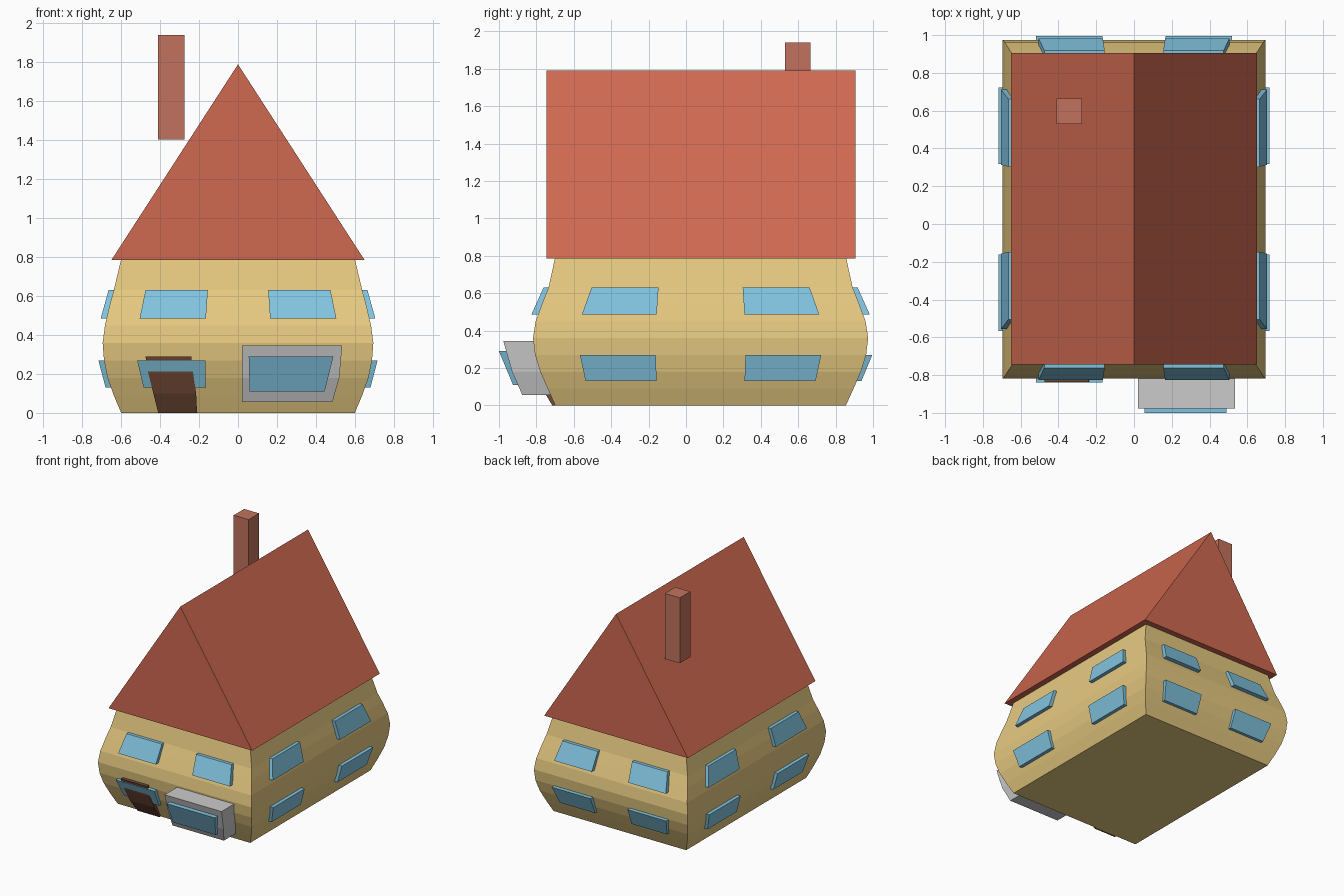
import bpy, bmesh

if "Cube" in bpy.data.objects:
    bpy.data.objects.remove(bpy.data.objects["Cube"])

CY = 0.078  # middle of the house along y


def material(name, rgb):
    m = bpy.data.materials.new(name)
    m.diffuse_color = (*rgb, 1)
    m.use_nodes = True
    m.node_tree.nodes["Principled BSDF"].inputs["Base Color"].default_value = m.diffuse_color
    return m


WALL = material("wall_yellow", (0.80, 0.59, 0.22))
ROOF = material("roof_red", (0.62, 0.14, 0.08))
BRICK = material("chimney_red", (0.54, 0.17, 0.11))
GLASS = material("window_blue", (0.22, 0.55, 0.74))
WOOD = material("door_brown", (0.16, 0.065, 0.035))


def loft(name, rings, mat=None):
    """Closed solid through stacked rectangles (x0, x1, y0, y1, z)."""
    bm = bmesh.new()
    loops = [[bm.verts.new(p) for p in
              ((x0, y0, z), (x1, y0, z), (x1, y1, z), (x0, y1, z))]
             for x0, x1, y0, y1, z in rings]
    bm.faces.new(loops[0][::-1])
    bm.faces.new(loops[-1])
    for a, b in zip(loops, loops[1:]):
        for i in range(4):
            j = (i + 1) % 4
            bm.faces.new((a[i], a[j], b[j], b[i]))
    bmesh.ops.remove_doubles(bm, verts=bm.verts, dist=1e-5)
    bmesh.ops.recalc_face_normals(bm, faces=bm.faces)
    me = bpy.data.meshes.new(name)
    bm.to_mesh(me)
    bm.free()
    ob = bpy.data.objects.new(name, me)
    bpy.context.collection.objects.link(ob)
    if mat:
        me.materials.append(mat)
    return ob


# Bulging walls: z, half width, half depth
profile = [(0, .60, .777), (.09, .638, .818), (.18, .67, .857), (.27, .688, .885),
           (.36, .695, .896), (.45, .683, .882), (.55, .66, .845), (.63, .638, .813),
           (.79, .60, .778)]
loft("walls", [(-w, w, CY - d, CY + d, z) for z, w, d in profile], WALL)

# Gable roof
loft("roof", [(-.65, .65, -.745, .905, .785), (0, 0, -.745, .905, 1.79)], ROOF)

# Chimney
loft("chimney", [(-.41, -.275, .53, .665, 1.405), (-.41, -.275, .53, .665, 1.94)], BRICK)

# Windows, each level: z, near edge, far edge, outer distance
T = 0.055
END_ROWS = {"lower": [(.13, .165, .485, .86), (.27, .168, .518, .918)],
            "upper": [(.485, .165, .505, .905), (.63, .155, .475, .84)]}
SIDE_ROWS = {"lower": [(.13, .235, .615, .68), (.27, .24, .645, .717)],
             "upper": [(.485, .235, .635, .705), (.63, .225, .583, .665)]}


def span(s, a, b):
    return sorted((s * a, s * b))


for row in ("lower", "upper"):
    for face in (-1, 1):
        for s in (-1, 1):
            # the bay takes the place of the lower right front window
            if not (row == "lower" and face == -1 and s == 1):
                rings = []
                for z, a, b, o in END_ROWS[row]:
                    y0, y1 = span(face, o - T, o)
                    rings.append((*span(s, a, b), CY + y0, CY + y1, z))
                loft(row + ("_front" if face < 0 else "_back") + "_window", rings, GLASS)
            rings = []
            for z, a, b, o in SIDE_ROWS[row]:
                y0, y1 = span(s, a, b)
                rings.append((*span(face, o - T, o), CY + y0, CY + y1, z))
            loft(row + ("_left" if face < 0 else "_right") + "_window", rings, GLASS)

# Front door
loft("door", [(-.41, -.21, -.715, -.66, 0), (-.435, -.215, -.775, -.70, .10),
              (-.46, -.23, -.813, -.74, .20), (-.475, -.24, -.837, -.76, .29)], WOOD)

# Bay and its window
loft("bay", [(.02, .485, -.875, -.70, .055), (.02, .52, -.93, -.72, .18),
             (.02, .535, -.977, -.75, .345)])
loft("bay_window", [(.06, .445, -.925, -.87, .11), (.055, .49, -1.0, -.93, .29)], GLASS)
